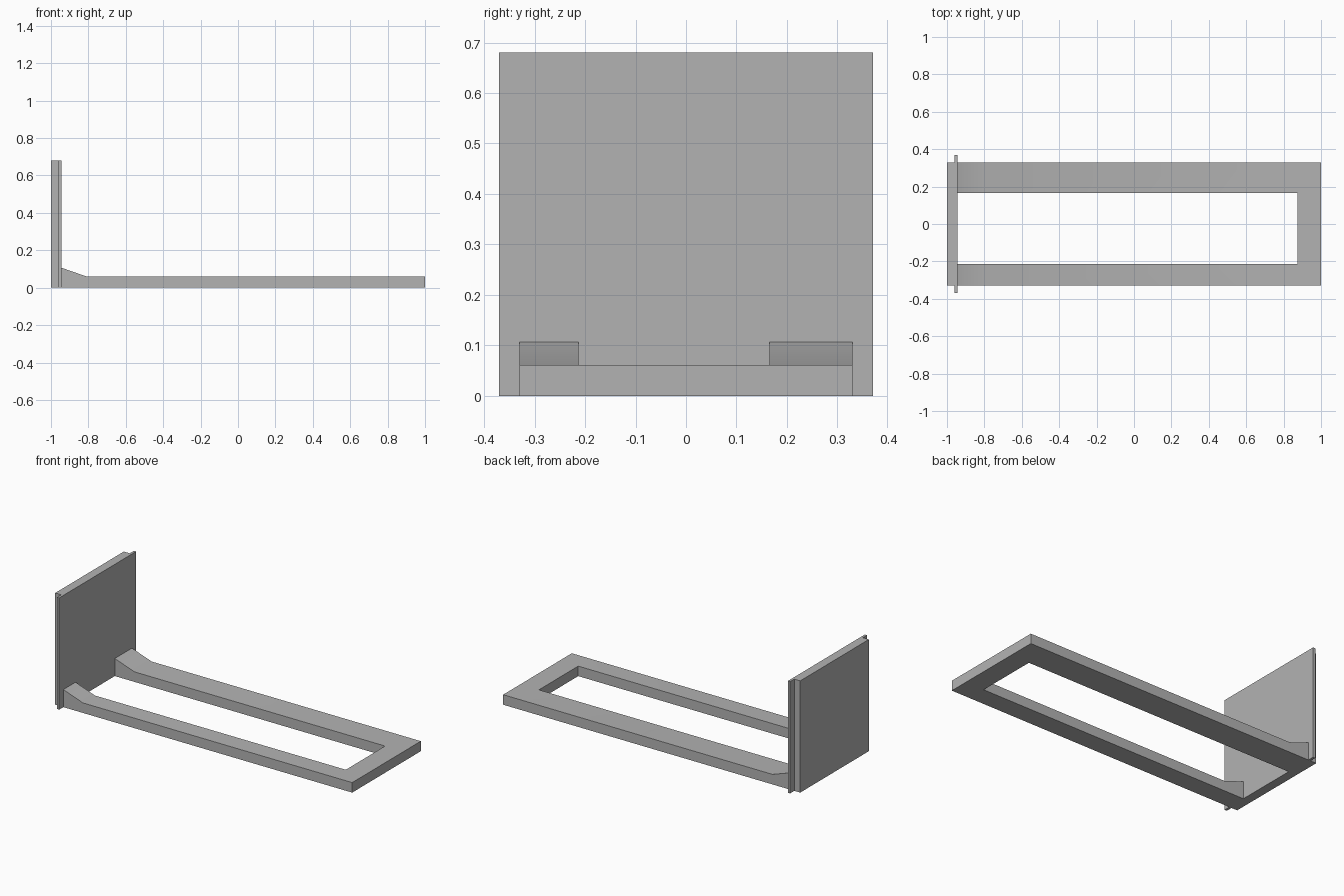
import bpy
import bmesh
from mathutils import Vector

cube = bpy.data.objects.get("Cube")
if cube:
    bpy.data.objects.remove(cube, do_unlink=True)

grey = bpy.data.materials.new("plain grey")
grey.use_nodes = True
colour = (0.45, 0.45, 0.45, 1)
grey.diffuse_color = colour
grey.node_tree.nodes["Principled BSDF"].inputs["Base Color"].default_value = colour


def extrude_profile(name, points, direction):
    """Make a solid by extruding a flat outline along a vector."""
    bm = bmesh.new()
    face = bm.faces.new([bm.verts.new(p) for p in points])
    result = bmesh.ops.extrude_face_region(bm, geom=[face], use_keep_orig=True)
    moved = [g for g in result["geom"] if isinstance(g, bmesh.types.BMVert)]
    bmesh.ops.translate(bm, verts=moved, vec=Vector(direction))
    bmesh.ops.recalc_face_normals(bm, faces=bm.faces)
    mesh = bpy.data.meshes.new(name)
    bm.to_mesh(mesh)
    bm.free()
    mesh.materials.append(grey)
    obj = bpy.data.objects.new(name, mesh)
    bpy.context.collection.objects.link(obj)
    return obj


def activate(obj):
    bpy.ops.object.select_all(action='DESELECT')
    obj.select_set(True)
    bpy.context.view_layer.objects.active = obj


back, step, inner, end = -1.0, -0.96, -0.945, 1.0
half_width, half_flange = 0.33, 0.37

# Upright panel with a thin, wider flange on its inner face
half_plan = [(back, half_width), (step, half_width),
             (step, half_flange), (inner, half_flange)]
plan = half_plan + [(x, -y) for x, y in reversed(half_plan)]
extrude_profile("upright_panel", [(x, y, 0) for x, y in plan], (0, 0, 0.68))

# Flat base with ramps rising toward the panel
side = [(inner, 0), (end, 0), (end, 0.061), (-0.813, 0.061), (inner, 0.107)]
base = extrude_profile("base_frame", [(x, -half_width, z) for x, z in side],
                       (0, 2 * half_width, 0))

# Off-centre opening that leaves two arms and an end bar
opening = [(-1.1, -0.213), (0.875, -0.213), (0.875, 0.165), (-1.1, 0.165)]
cutter = extrude_profile("opening_cutter", [(x, y, -0.2) for x, y in opening], (0, 0, 0.5))
cutter.hide_render = True
cut = base.modifiers.new("opening", 'BOOLEAN')
cut.operation = 'DIFFERENCE'
cut.solver = 'EXACT'
cut.object = cutter
activate(base)
bpy.ops.object.modifier_apply(modifier=cut.name)
bpy.data.objects.remove(cutter, do_unlink=True)

# Soften only the shallow crease at the foot of each ramp
activate(base)
bpy.ops.object.shade_smooth_by_angle()
